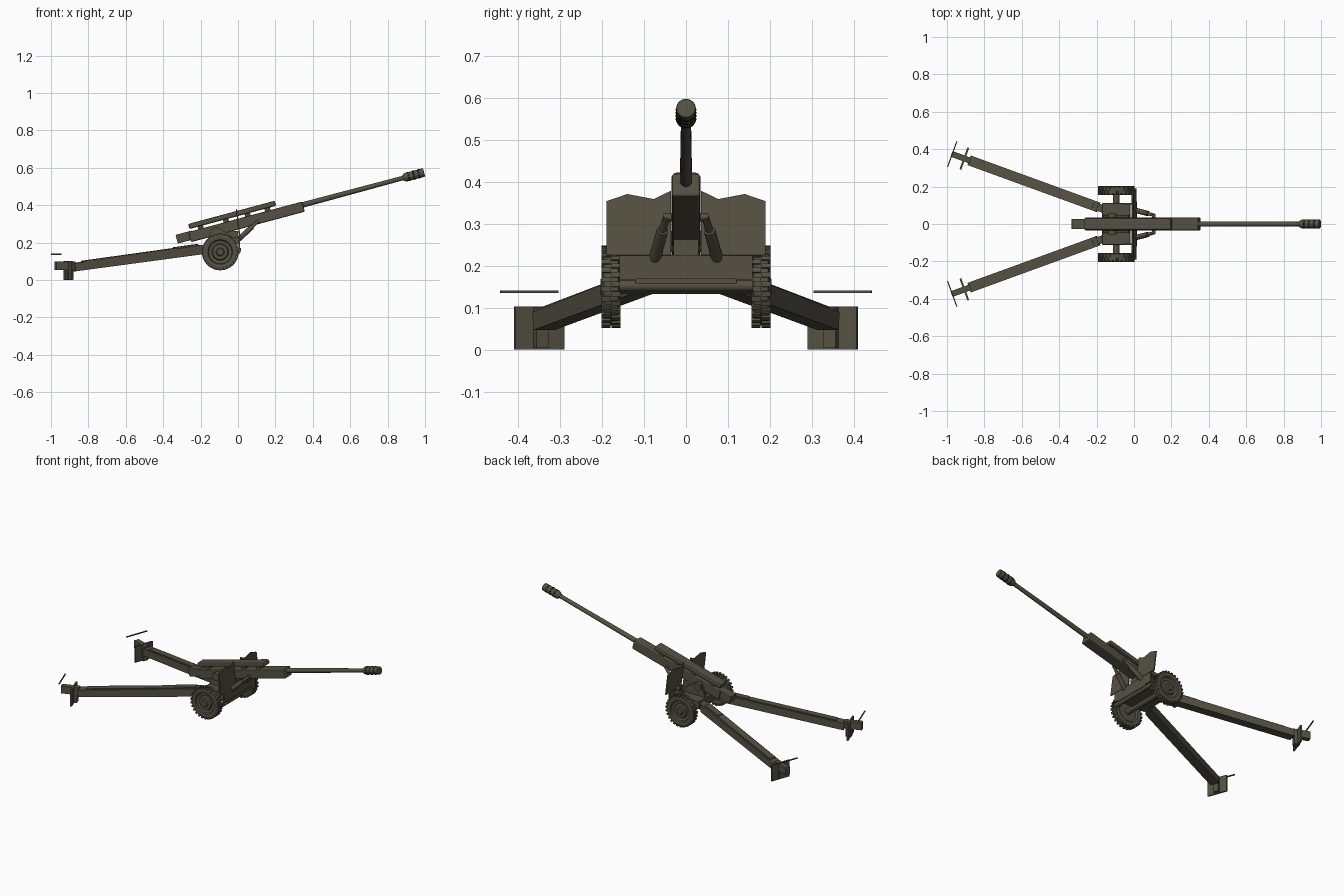
import bpy, bmesh, math
from mathutils import Matrix, Vector

if "Cube" in bpy.data.objects:
    bpy.data.objects.remove(bpy.data.objects["Cube"])

def material(name, rgb):
    m = bpy.data.materials.new(name)
    m.diffuse_color = (*rgb, 1)
    m.use_nodes = True
    m.node_tree.nodes["Principled BSDF"].inputs["Base Color"].default_value = m.diffuse_color
    return m

OLIVE = material("olive_paint", (0.092, 0.081, 0.055))
DARK = material("dark_openings", (0.008, 0.008, 0.006))
I = Matrix.Identity(4)
T = Matrix.Translation
R = Matrix.Rotation

def finish(name, bm, mat=OLIVE, smooth=False):
    bmesh.ops.recalc_face_normals(bm, faces=bm.faces)
    me = bpy.data.meshes.new(name)
    bm.to_mesh(me)
    bm.free()
    me.materials.append(mat)
    ob = bpy.data.objects.new(name, me)
    bpy.context.collection.objects.link(ob)
    if smooth:
        bpy.ops.object.select_all(action='DESELECT')
        ob.select_set(True)
        bpy.context.view_layer.objects.active = ob
        bpy.ops.object.shade_smooth_by_angle(angle=math.radians(30))
    return ob

def add_box(bm, x, y, z, mat=I):
    """Box from three (min, max) ranges, placed by a matrix."""
    c = Vector([(a + b) / 2 for a, b in (x, y, z)])
    s = [b - a for a, b in (x, y, z)]
    bmesh.ops.create_cube(bm, size=1, matrix=mat @ T(c) @ Matrix.Diagonal((*s, 1)))

def box(name, x, y, z, mat=I, bevel=0):
    bm = bmesh.new()
    add_box(bm, x, y, z, mat)
    if bevel:
        bmesh.ops.bevel(bm, geom=bm.edges[:], offset=bevel, segments=2,
                        affect='EDGES', profile=0.5)
    return finish(name, bm)

def add_lathe(bm, profile, n, mat=I):
    """Turn (radius, x) points around the local x axis."""
    vs = [bm.verts.new(mat @ Vector((h, r, 0))) for r, h in profile]
    es = [bm.edges.new(p) for p in zip(vs, vs[1:])]
    axis = (mat.to_3x3() @ Vector((1, 0, 0))).normalized()
    bmesh.ops.spin(bm, geom=vs + es, cent=mat.translation, axis=axis,
                   angle=2 * math.pi, steps=n, use_merge=True)
    bmesh.ops.remove_doubles(bm, verts=bm.verts[:], dist=1e-5)

def lathe(name, profile, n=24, mat=I):
    bm = bmesh.new()
    add_lathe(bm, profile, n, mat)
    return finish(name, bm, smooth=True)

def rod(name, a, b, r, n=16):
    a, b = Vector(a), Vector(b)
    d = b - a
    m = T(a) @ d.to_track_quat('X', 'Z').to_matrix().to_4x4()
    return lathe(name, [(0, 0), (r, 0), (r, d.length), (0, d.length)], n, m)

def plate(name, pts, offset, mat):
    """Extrude a polygon given in local 3D points."""
    bm = bmesh.new()
    f = bm.faces.new([bm.verts.new(mat @ Vector(p)) for p in pts])
    g = bmesh.ops.extrude_face_region(bm, geom=[f])
    vs = [v for v in g["geom"] if isinstance(v, bmesh.types.BMVert)]
    bmesh.ops.translate(bm, verts=vs, vec=mat.to_3x3() @ Vector(offset))
    return finish(name, bm)

# ---- Gun, in a frame tilted 15 degrees with x along the bore ----
GUN = T((0, 0, 0.309)) @ R(math.radians(-15), 4, 'Y')
lathe("barrel", [(0, 0.3), (0.015, 0.3), (0.012, 0.93), (0, 0.93)], 20, GUN)
lathe("muzzle_brake", [(0, 0.912), (0.014, 0.912), (0.022, 0.924), (0.0235, 0.93),
      (0.0235, 1.028), (0.022, 1.03), (0, 1.03)], 24, GUN)
bm = bmesh.new()
for i in range(3):
    for k in range(10):
        m = GUN @ R(k * math.tau / 10, 4, 'X') @ T((0.945 + i * 0.028, 0, 0.0238))
        bmesh.ops.create_cone(bm, cap_ends=True, segments=10, radius1=0.0055,
                              radius2=0.0055, depth=0.002, matrix=m)
finish("muzzle_brake_ports", bm, DARK)
box("cradle", (-0.27, 0.36), (-0.034, 0.034), (-0.038, 0.018), GUN, 0.006)
box("breech", (-0.34, -0.25), (-0.028, 0.028), (-0.027, 0.021), GUN, 0.003)
box("recoil_housing", (-0.26, 0.22), (-0.032, 0.032), (0.032, 0.06), GUN, 0.008)
for i, s in enumerate((-0.2, -0.06, 0.06, 0.17)):
    box(f"recoil_bracket_{i}", (s - 0.015, s + 0.015), (-0.022, 0.022), (0.01, 0.04), GUN)

# ---- Carriage ----
box("lower_carriage", (-0.17, -0.02), (-0.112, 0.112), (0.15, 0.2), I, 0.004)
box("carriage_pedestal", (-0.15, 0.0), (-0.03, 0.03), (0.19, 0.262))
rod("axle", (-0.095, -0.175, 0.15), (-0.095, 0.175, 0.15), 0.018)
rod("front_cross_tube", (0, -0.16, 0.152), (0, 0.16, 0.152), 0.013)
box("lower_shield", (0.004, 0.012), (-0.158, 0.158), (0.166, 0.226))
box("front_plate", (0.008, 0.016), (-0.12, 0.12), (0.156, 0.17))
SHIELD = T((0.014, 0, 0.225)) @ R(math.radians(-7), 4, 'Y')

for s, side in ((1, "left"), (-1, "right")):
    # upper carriage cheek and trunnion
    cheek = [(-0.17, 0.19), (-0.02, 0.19), (-0.03, 0.23), (-0.095, 0.275), (-0.14, 0.275)]
    plate(f"{side}_cheek", [(x, s * 0.036, z) for x, z in cheek], (0, s * 0.012, 0), I)
    rod(f"{side}_trunnion", (-0.118, s * 0.03, 0.258), (-0.118, s * 0.056, 0.258), 0.025, 24)
    # shield half
    pts = [(0.036, 0), (0.19, 0), (0.19, 0.13), (0.14, 0.147), (0.077, 0.135), (0.036, 0.155)]
    plate(f"{side}_shield", [(0, s * y, z) for y, z in pts], (-0.007, 0, 0), SHIELD)
    box(f"{side}_shield_strut", (-0.06, 0.008),
        tuple(sorted((s * 0.105, s * 0.112))), (0.19, 0.23))
    # balancing cylinder beside the cradle
    rod(f"{side}_balancer", (0, s * 0.075, 0.215), (0.075, s * 0.056, 0.284), 0.014)
    rod(f"{side}_balancer_rod", (0.07, s * 0.057, 0.28), (0.11, s * 0.046, 0.318), 0.009)
    rod(f"{side}_balancer_pin", (0.106, s * 0.028, 0.315), (0.106, s * 0.054, 0.315), 0.009)

    # wheel with tread lugs
    W = T((-0.095, s * 0.179, 0.15)) @ R(s * math.pi / 2, 4, 'Z')
    prof = [(0, -0.012), (0.058, -0.012), (0.066, -0.02), (0.083, -0.022), (0.093, -0.017),
            (0.093, 0.017), (0.083, 0.022), (0.066, 0.02), (0.062, 0.011), (0.045, 0.008),
            (0.04, 0.016), (0.022, 0.017), (0.018, 0.025), (0, 0.025)]
    lathe(f"{side}_wheel", prof, 40, W)
    bm = bmesh.new()
    for k in range(26):
        for row in (-1, 1):
            a = (k + row * 0.25) * math.tau / 26
            ys = (0.001, 0.023) if row > 0 else (-0.023, -0.001)
            add_box(bm, ys, (-0.006, 0.006), (0.085, 0.098), W @ R(a, 4, 'X'))
    finish(f"{side}_tread", bm)

    # trail leg: level frame L, sloping frame P, x pointing outward to the rear
    L = T((-0.16, s * 0.078, 0)) @ R(math.radians(180 - s * 20), 4, 'Z')
    P = L @ T((0, 0, 0.169)) @ R(0.13, 4, 'Y')
    box(f"{side}_trail_hinge", (-0.03, 0.06), (-0.02, 0.02), (-0.02, 0.02), P)
    bm = bmesh.new()
    add_box(bm, (0.035, 0.772), (-0.027, 0.027), (-0.026, 0.024), P)
    inv = P.inverted()
    for v in bm.verts:                       # slight taper toward the rear
        q = inv @ v.co
        if q.x > 0.5:
            q.z *= 0.87
            v.co = P @ q
    finish(f"{side}_trail", bm)
    box(f"{side}_trail_top_strip", (0.19, 0.72), (-0.02, 0.02), (0.015, 0.027), P)
    box(f"{side}_trail_latch", (0.06, 0.19), (-0.018, 0.018), (0.02, 0.031), P)
    box(f"{side}_trail_end", (0.76, 0.868), (-0.016, 0.016), (0.054, 0.1), L)
    box(f"{side}_spade", (0.79, 0.8), (-0.062, 0.062), (0, 0.103), L)
    box(f"{side}_spade_rib", (0.772, 0.805), (-0.016, 0.016), (0.004, 0.07), L)
    box(f"{side}_handspike", (0.861, 0.867), (-0.073, 0.073), (0.135, 0.141), L)
